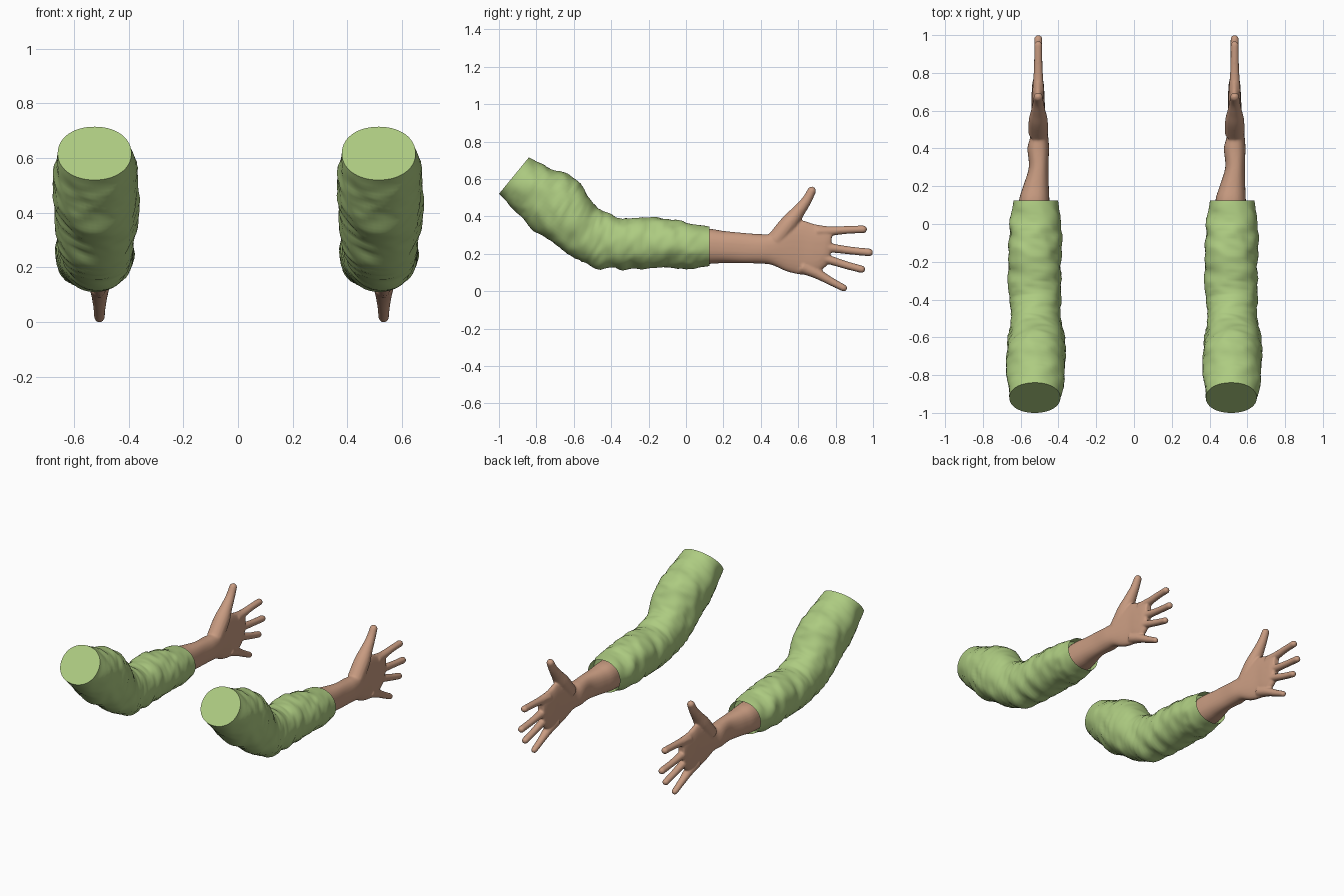
import bpy, bmesh, math
from mathutils import Vector, noise

if "Cube" in bpy.data.objects:
    bpy.data.objects.remove(bpy.data.objects["Cube"])


def make_material(name, rgb):
    m = bpy.data.materials.new(name)
    m.use_nodes = True
    m.diffuse_color = (*rgb, 1)
    bsdf = m.node_tree.nodes["Principled BSDF"]
    bsdf.inputs["Base Color"].default_value = (*rgb, 1)
    bsdf.inputs["Roughness"].default_value = 0.8
    return m


green = make_material("sleeve green", (0.42, 0.60, 0.22))
skin = make_material("skin", (0.58, 0.33, 0.22))


def refine(sections, steps):
    """Smoothly interpolate cross-sections (Catmull-Rom)."""
    s = [Vector(v) for v in sections]
    s = [2 * s[0] - s[1]] + s + [2 * s[-1] - s[-2]]
    out = []
    for a, b, c, d in zip(s, s[1:], s[2:], s[3:]):
        for i in range(steps):
            t = i / steps
            out.append(0.5 * (2 * b + (c - a) * t + (2 * a - 5 * b + 4 * c - d) * t * t
                              + (3 * b - a - 3 * c + d) * t ** 3))
    return out + [s[-2]]


def loft(bm, sections, sides, power=1.0):
    """Skin closed rings; a section is low y, low z, high y, high z, centre x, half width."""
    rings = []
    for y0, z0, y1, z1, cx, hw in sections:
        ring = []
        for k in range(sides):
            a = math.tau * k / sides
            c, s = math.cos(a), math.sin(a)
            c, s = math.copysign(abs(c) ** power, c), math.copysign(abs(s) ** power, s)
            ring.append(bm.verts.new((cx + hw * c, (y0 + y1) / 2 + s * (y1 - y0) / 2,
                                      (z0 + z1) / 2 + s * (z1 - z0) / 2)))
        rings.append(ring)
    for r, q in zip(rings, rings[1:]):
        for k in range(sides):
            n = (k + 1) % sides
            bm.faces.new((r[k], r[n], q[n], q[k]))
    bm.faces.new(rings[0])
    bm.faces.new(rings[-1])
    return rings


def finger(bm, points):
    """Rounded tapering tube through (y, z, radius) points in the hand plane."""
    path = refine(points, 5)
    d = (path[-1] - path[-2]).xy.normalized()
    tip = path.pop()
    for k in range(6):
        a = math.radians(17 * k)
        e = tip.xy + d * tip.z * (math.sin(a) - 1)
        path.append(Vector((e.x, e.y, tip.z * math.cos(a))))
    sections = []
    for i, p in enumerate(path):
        t = (path[min(i + 1, len(path) - 1)] - path[max(i - 1, 0)]).xy.normalized()
        n = Vector((-t.y, t.x)) * p.z
        sections.append((p.x - n.x, p.y - n.y, p.x + n.x, p.y + n.y, HAND_X, p.z * 1.05))
    loft(bm, sections, 16)


def finish(name, bm, mat):
    bmesh.ops.recalc_face_normals(bm, faces=bm.faces)
    me = bpy.data.meshes.new(name)
    bm.to_mesh(me)
    bm.free()
    me.materials.append(mat)
    ob = bpy.data.objects.new(name, me)
    bpy.context.collection.objects.link(ob)
    return ob


def smooth(ob):
    bpy.ops.object.select_all(action="DESELECT")
    ob.select_set(True)
    bpy.context.view_layer.objects.active = ob
    bpy.ops.object.shade_smooth_by_angle(angle=math.radians(45))


HAND_X = 0.013
ARM_X = 0.52

# Sleeve: bent tube with a flat shoulder end and an open cuff
bm = bmesh.new()
sleeve_sections = [
    (-1.0, .52, -.84, .715, -.005, .135),
    (-.91, .425, -.73, .66, -.005, .15),
    (-.82, .335, -.61, .61, -.002, .157),
    (-.70, .245, -.54, .53, 0, .15),
    (-.58, .17, -.48, .455, 0, .138),
    (-.47, .125, -.40, .41, 0, .135),
    (-.30, .12, -.28, .39, -.007, .138),
    (-.14, .12, -.13, .39, -.007, .142),
    (0, .12, 0, .365, -.002, .136),
    (.125, .135, .125, .345, 0, .118)]
rings = loft(bm, refine(sleeve_sections, 9), 56, 0.95)
# Cloth folds: noise stretched around the arm, fading out at both ends
last = len(rings) - 1
for i, ring in enumerate(rings):
    fade = min(1, i / 6, (last - i) / 6)
    mid = sum((v.co for v in ring), Vector()) / len(ring)
    for v in ring:
        out = (v.co - mid).normalized()
        p = v.co
        fold = noise.noise(Vector((p.x * 5, p.y * 15 + p.z * 5, p.z * 6)))
        fine = 1 - 2 * abs(noise.noise(Vector((p.x * 9 + 4, p.y * 22 - p.z * 9, p.z * 9))))
        v.co += out * fade * (0.014 * fold + 0.006 * (fine - 0.6))
# Cuff lining
bm.faces.ensure_lookup_table()
cuff = bm.faces[-1]
bmesh.ops.inset_region(bm, faces=[cuff], thickness=0.007)
bmesh.ops.translate(bm, verts=cuff.verts, vec=(0, -0.06, 0))
sleeve = finish("right_sleeve", bm, green)
smooth(sleeve)

# Hand: forearm and palm, thumb and four fingers fused into one skin
bm = bmesh.new()
forearm_and_palm = [
    (.03, .145, .03, .335, -.01, .085),
    (.13, .146, .13, .333, -.008, .08),
    (.20, .15, .20, .322, .001, .068),
    (.30, .15, .30, .312, .015, .052),
    (.40, .147, .40, .305, .013, .057),
    (.46, .14, .46, .31, .018, .048),
    (.54, .105, .54, .365, .016, .041),
    (.62, .088, .62, .378, .013, .035),
    (.69, .09, .68, .36, .012, .034),
    (.74, .125, .75, .348, .012, .03),
    (.765, .15, .785, .342, .012, .022)]
loft(bm, refine(forearm_and_palm, 6), 28, 0.85)
finger(bm, [(.48, .27, .05), (.55, .36, .048), (.60, .425, .036), (.645, .485, .027), (.683, .557, .022)])
finger(bm, [(.70, .318, .03), (.79, .322, .024), (.87, .328, .021), (.968, .331, .021)])
finger(bm, [(.70, .24, .03), (.79, .229, .024), (.88, .217, .021), (1.0, .205, .021)])
finger(bm, [(.68, .19, .03), (.77, .166, .024), (.86, .138, .021), (.958, .112, .02)])
finger(bm, [(.62, .13, .036), (.70, .094, .028), (.77, .055, .022), (.86, .008, .018)])
hand = finish("right_hand", bm, skin)
fuse = hand.modifiers.new("fuse", "REMESH")
fuse.mode = "VOXEL"
fuse.voxel_size = 0.006
relax = hand.modifiers.new("relax", "SMOOTH")
relax.factor = 0.5
relax.iterations = 5

# Bake the fused skin
graph = bpy.context.evaluated_depsgraph_get()
baked = bpy.data.meshes.new_from_object(hand.evaluated_get(graph))
hand.modifiers.clear()
hand.data = baked
if not baked.materials:
    baked.materials.append(skin)
smooth(hand)

# Second arm is an identical copy to the side
for ob in (sleeve, hand):
    twin = ob.copy()
    twin.name = ob.name.replace("right", "left")
    bpy.context.collection.objects.link(twin)
    ob.location.x = -ARM_X
    twin.location.x = ARM_X
